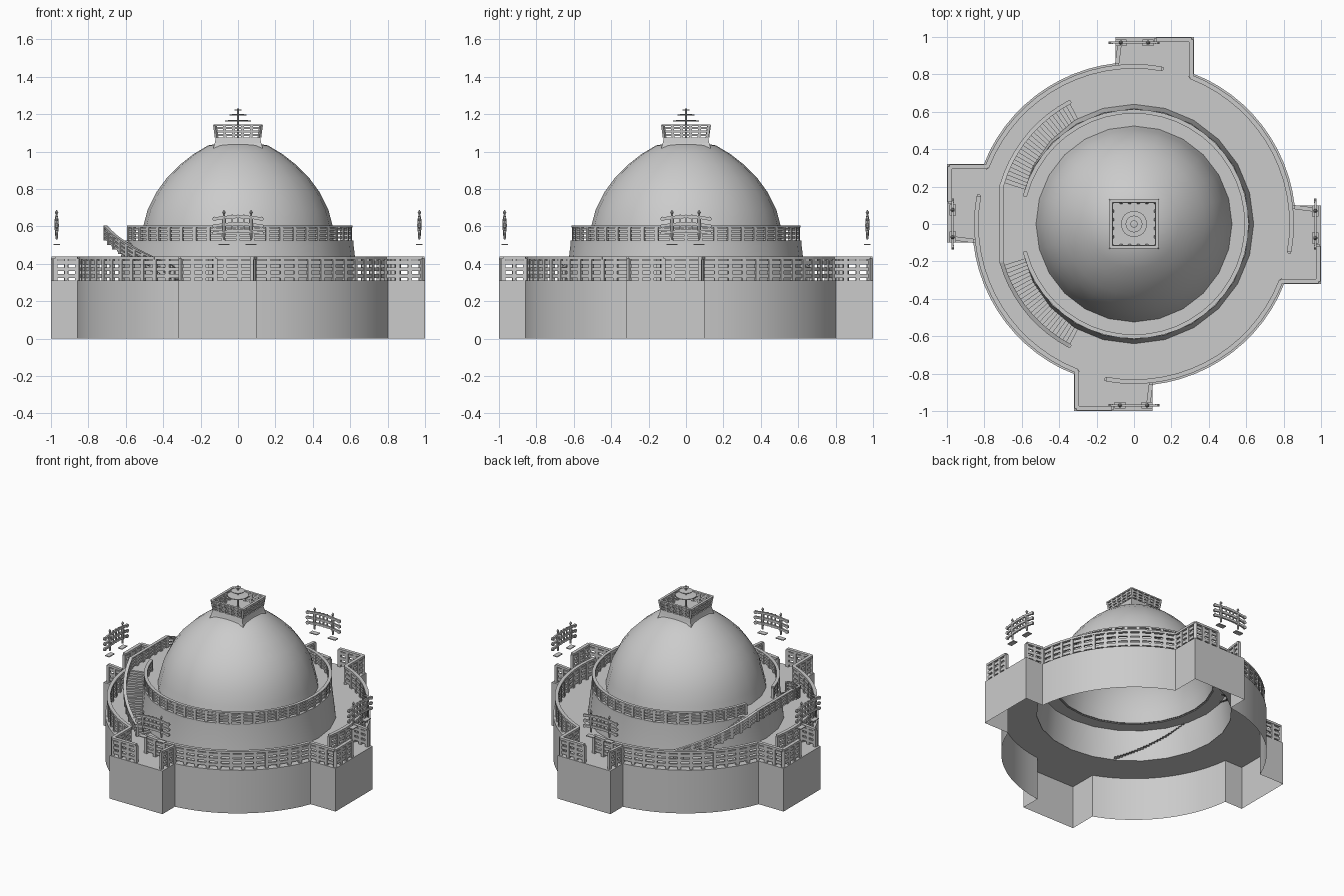
import bpy, bmesh
from math import sin, cos, radians, pi
from mathutils import Vector, Matrix

cube = bpy.data.objects.get("Cube")
if cube:
    bpy.data.objects.remove(cube, do_unlink=True)

stone = bpy.data.materials.new("grey stone")
stone.use_nodes = True
stone.diffuse_color = (0.6, 0.6, 0.6, 1)
stone.node_tree.nodes["Principled BSDF"].inputs["Base Color"].default_value = (0.6, 0.6, 0.6, 1)


def finish(bm, name, smooth=False):
    mesh = bpy.data.meshes.new(name)
    bm.to_mesh(mesh)
    bm.free()
    mesh.materials.append(stone)
    ob = bpy.data.objects.new(name, mesh)
    bpy.context.collection.objects.link(ob)
    if smooth:
        bpy.ops.object.select_all(action='DESELECT')
        ob.select_set(True)
        bpy.context.view_layer.objects.active = ob
        bpy.ops.object.shade_smooth_by_angle(angle=radians(30))
    return ob


def around(ob):
    """Repeat a part on the other three sides."""
    for i, side in enumerate(("right", "back", "left"), 1):
        copy = bpy.data.objects.new(ob.name + "_" + side, ob.data)
        copy.rotation_euler.z = i * pi / 2
        bpy.context.collection.objects.link(copy)


def polar(r, deg, z=0.0):
    return Vector((r * cos(radians(deg)), r * sin(radians(deg)), z))


def arc(r, a, b, n, z0=0.0, z1=None):
    z1 = z0 if z1 is None else z1
    return [polar(r, a + (b - a) * i / n, z0 + (z1 - z0) * i / n) for i in range(n + 1)]


def divide(a, b, n):
    return [Vector(a).lerp(Vector(b), i / n) for i in range(n + 1)]


def lathe(bm, profile, n):
    rings = [[bm.verts.new(polar(r, 360 * i / n, z)) for i in range(n)] for r, z in profile]
    for low, high in zip(rings, rings[1:]):
        for i in range(n):
            j = (i + 1) % n
            bm.faces.new((low[i], low[j], high[j], high[i]))
    bmesh.ops.remove_doubles(bm, verts=bm.verts[:], dist=1e-5)


def bar(bm, a, b, w, h):
    """Beam from a to b, w thick and h tall."""
    side = (b - a).cross(Vector((0, 0, 1))).normalized() * w / 2
    up = Vector((0, 0, h / 2))
    ends = [[bm.verts.new(p + s * side + t * up) for s, t in ((-1, -1), (1, -1), (1, 1), (-1, 1))]
            for p in (a, b)]
    bm.faces.new(ends[0])
    bm.faces.new(ends[1][::-1])
    for i in range(4):
        j = (i + 1) % 4
        bm.faces.new((ends[0][j], ends[0][i], ends[1][i], ends[1][j]))


def railing(name, pts, h, w, closed=False, bars=(0.2, 0.47, 0.74)):
    """Posts at each point, cross bars and a coping between them."""
    bm = bmesh.new()
    if closed:
        pts = pts + [pts[0]]
    last = len(pts) - 1
    for i, p in enumerate(pts):
        d = pts[min(i + 1, last)] - pts[max(i - 1, 0)]
        d.z = 0
        d = d.normalized() * w * 0.45
        mid = p + Vector((0, 0, h * 0.46))
        bar(bm, mid - d, mid + d, w * 0.8, h * 0.92)
    for a, b in zip(pts, pts[1:]):
        for t in bars:
            up = Vector((0, 0, h * t))
            bar(bm, a + up, b + up, w * 0.5, h * 0.16)
        up = Vector((0, 0, h * 0.94))
        e = (b - a).normalized() * w * 0.1
        bar(bm, a + up - e, b + up + e, w, h * 0.12)
    return finish(bm, name)


# Terrace: round wall with four offset gate bays, open underneath
FLOOR, DECK = 0.31, 0.525
outline = []
for k in range(4):
    turn = Matrix.Rotation(k * pi / 2, 3, 'Z')
    bay = [Vector((-0.32, -0.802, 0)), Vector((-0.32, -1, 0)), Vector((0.1, -1, 0))]
    outline += [turn @ p for p in bay + arc(0.865, -83.4, -21.7, 12)[:-1]]
bm = bmesh.new()
low = [bm.verts.new(p) for p in outline]
top = [bm.verts.new(p + Vector((0, 0, FLOOR))) for p in outline]
for i in range(len(low)):
    j = (i + 1) % len(low)
    bm.faces.new((low[i], low[j], top[j], top[i]))
hole = [bm.verts.new(polar(0.635, i * 15, FLOOR)) for i in range(24)]
rim = [bm.edges.new((hole[i], hole[i - 1])) for i in range(24)]
rim += [bm.edges.get((top[i], top[i - 1])) for i in range(len(top))]
bmesh.ops.triangle_fill(bm, edges=rim, use_beauty=True, normal=(0, 0, 1))
finish(bm, "terrace", True)

# Terrace railings: arc overlapping the bay, bay corner and short return
path = arc(0.843, -100, -21.2, 15, FLOOR)
path += divide((0.985, -0.305, FLOOR), (0.985, -0.12, FLOOR), 3)
path[16:16] = divide(path[15], path[16], 3)[1:-1]
around(railing("terrace_railing", path, 0.13, 0.024))
around(railing("bay_railing", divide((0.09, -0.86, FLOOR), (0.075, -0.975, FLOOR), 2), 0.13, 0.022))

# Drum and dome
bm = bmesh.new()
lathe(bm, [(0.64, FLOOR), (0.617, 0.51), (0.617, DECK), (0.515, DECK)], 24)
finish(bm, "drum", True)
bm = bmesh.new()
lathe(bm, [(0.525, 0.52), (0.507, 0.6), (0.483, 0.69), (0.435, 0.785), (0.38, 0.86), (0.31, 0.93),
           (0.24, 0.985), (0.16, 1.033), (0.08, 1.048), (0, 1.052)], 24)
finish(bm, "dome", True)
railing("drum_railing", arc(0.602, -165, 165, 44, DECK), 0.08, 0.022)

# Twin stairs curving up to a landing
STEPS = 26
for name, sign in (("back_stairs", 1), ("front_stairs", -1)):
    bm = bmesh.new()
    prev = None
    for i in range(2 * STEPS + 1):
        ang = sign * (118 + 46 * (i // 2) / STEPS)
        z = FLOOR + (DECK - FLOOR) * ((i + 1) // 2) / STEPS
        pair = [bm.verts.new(polar(r, ang, z)) for r in (0.603, 0.735)]
        if prev:
            bm.faces.new((prev[0], prev[1], pair[1], pair[0])[::sign])
        prev = pair
    finish(bm, name)
bm = bmesh.new()
inner = arc(0.6, 164, 196, 4, DECK)
bm.faces.new([bm.verts.new(p) for p in inner[::-1] + [polar(0.742, 164, DECK), polar(0.742, 196, DECK)]])
bmesh.ops.recalc_face_normals(bm, faces=bm.faces[:])
finish(bm, "landing")
climb = arc(0.737, 118, 164, 9, FLOOR, DECK)
fall = [Vector((p.x, -p.y, p.z)) for p in climb[::-1]]
railing("stair_railing", climb + divide(climb[-1], fall[0], 6)[1:-1] + fall, 0.08, 0.022)

# Square platform on the dome with its flared railing
bm = bmesh.new()
lathe(bm, [(0.188, 1.015), (0.176, 1.045), (0.168, 1.075), (0, 1.075)], 4)
bmesh.ops.rotate(bm, verts=bm.verts[:], matrix=Matrix.Rotation(pi / 4, 3, 'Z'))
finish(bm, "summit_platform")
corners = [polar(0.162, a, 1.075) for a in (45, 135, 225, 315)]
square = []
for i in range(4):
    square += divide(corners[i], corners[(i + 1) % 4], 5)[:-1]
fence = railing("summit_railing", square, 0.07, 0.016, closed=True)
for v in fence.data.vertices:
    flare = 1 + (v.co.z - 1.075) * 1.1
    v.co.x *= flare
    v.co.y *= flare

# Triple parasol
bm = bmesh.new()
lathe(bm, [(0.006, 1.07), (0.005, 1.23), (0, 1.23)], 8)
for r, z in ((0.07, 1.165), (0.045, 1.197), (0.02, 1.222)):
    lathe(bm, [(0, z - 0.003), (r, z - 0.003), (r, z + 0.002), (0, z + 0.005)], 16)
finish(bm, "parasol", True)

# Gateways: spindle pillars, three arched beams with scroll ends, foot plates
bm = bmesh.new()
for x in (-0.075, 0.07):
    part = bmesh.new()
    lathe(part, [(0, 0.53), (0.006, 0.532), (0.008, 0.565), (0.012, 0.6), (0.011, 0.635),
                 (0.004, 0.665), (0.01, 0.675), (0, 0.69)], 8)
    bmesh.ops.translate(part, verts=part.verts[:], vec=(x, -0.97, 0))
    tmp = bpy.data.meshes.new("pillar")
    part.to_mesh(tmp)
    part.free()
    bm.from_mesh(tmp)
    bpy.data.meshes.remove(tmp)
    bar(bm, Vector((x - 0.03, -0.97, 0.504)), Vector((x + 0.03, -0.97, 0.504)), 0.034, 0.006)
for z in (0.565, 0.602, 0.64):
    curve = [Vector((x, -0.97, z + 0.012 * (1 - (x / 0.125) ** 2)))
             for x in [-0.125 + 0.025 * i for i in range(11)]]
    for a, b in zip(curve, curve[1:]):
        bar(bm, a, b, 0.012, 0.016)
    for p in (curve[0], curve[-1]):
        bmesh.ops.create_cone(bm, cap_ends=True, segments=10, radius1=0.012, radius2=0.012, depth=0.014,
                              matrix=Matrix.Translation(p) @ Matrix.Rotation(pi / 2, 4, 'X'))
for x in (-0.03, 0, 0.03):
    bar(bm, Vector((x - 0.004, -0.97, 0.615)), Vector((x + 0.004, -0.97, 0.615)), 0.008, 0.1)
around(finish(bm, "gateway"))
